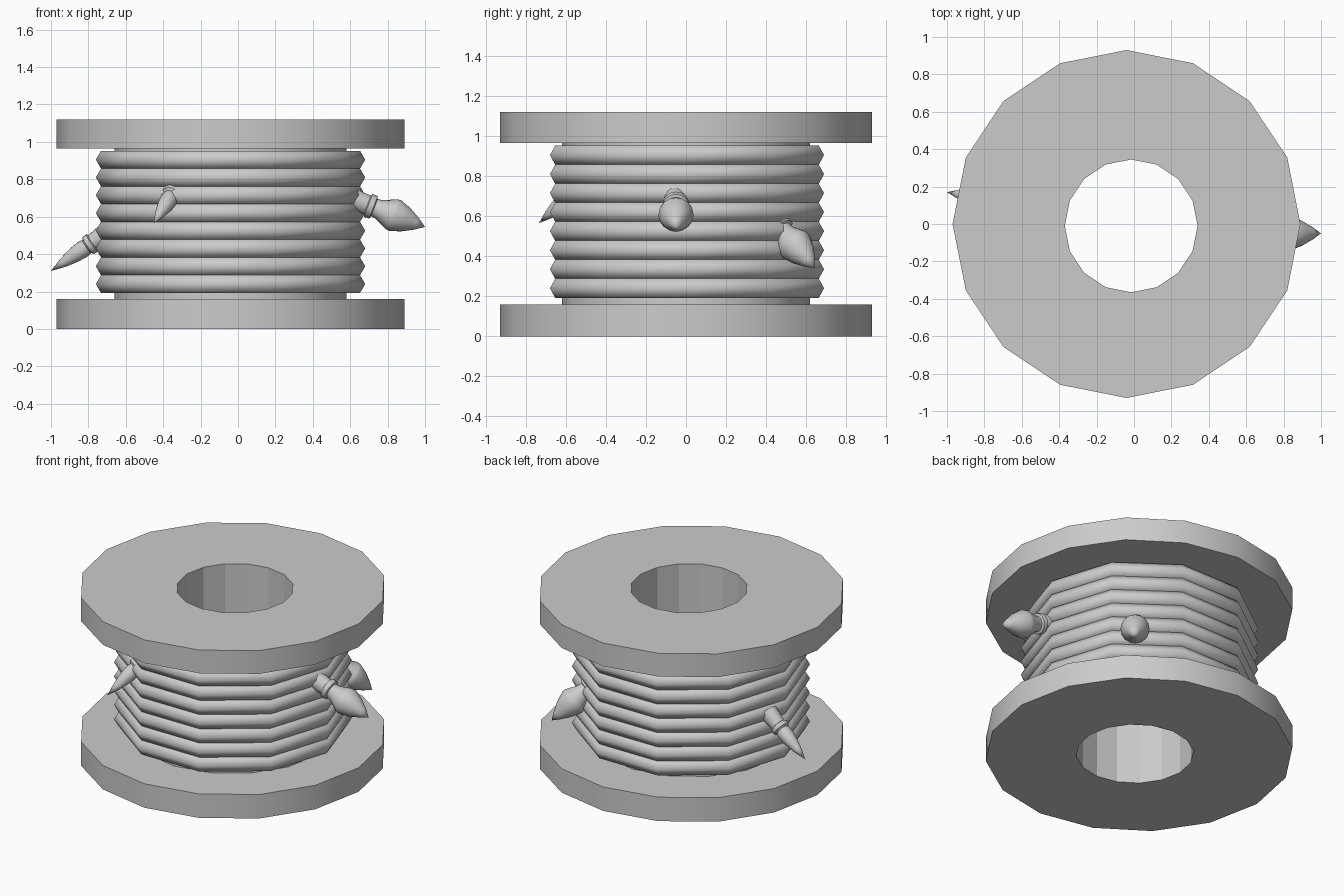
import bpy, math
from mathutils import Vector

if "Cube" in bpy.data.objects:
    bpy.data.objects.remove(bpy.data.objects["Cube"])

CX = -0.04  # axis of the spool


def make_object(name, verts, faces, angle=None):
    mesh = bpy.data.meshes.new(name)
    mesh.from_pydata(verts, [], faces)
    mesh.update()
    obj = bpy.data.objects.new(name, mesh)
    bpy.context.collection.objects.link(obj)
    bpy.ops.object.select_all(action='DESELECT')
    obj.select_set(True)
    bpy.context.view_layer.objects.active = obj
    bpy.ops.object.mode_set(mode='EDIT')
    bpy.ops.mesh.select_all(action='SELECT')
    bpy.ops.mesh.normals_make_consistent(inside=False)
    bpy.ops.object.mode_set(mode='OBJECT')
    if angle is None:
        bpy.ops.object.shade_smooth()
    else:
        bpy.ops.object.shade_smooth_by_angle(angle=math.radians(angle))
    return obj


def closed_lathe(name, loops, sides, angle=None):
    """Each loop is (radius, z, centre x, centre y); last loop joins the first."""
    verts = [(cx + r * math.cos(math.tau * i / sides),
              cy + r * math.sin(math.tau * i / sides), z)
             for r, z, cx, cy in loops for i in range(sides)]
    n = len(loops)
    faces = [(a * sides + i, a * sides + (i + 1) % sides,
              (a + 1) % n * sides + (i + 1) % sides, (a + 1) % n * sides + i)
             for a in range(n) for i in range(sides)]
    return make_object(name, verts, faces, angle)


# Spool: two flanges, the core and an off-centre bore
outline = [(0.93, 0), (0.93, 0.16), (0.62, 0.16),
           (0.62, 0.965), (0.93, 0.965), (0.93, 1.12)]
loops = [(r, z, CX, 0) for r, z in outline]
loops += [(0.355, 1.12, -0.015, -0.01), (0.355, 0, -0.015, -0.01)]
spool = closed_lathe("spool_body", loops, 16, 30)
for poly in spool.data.polygons:
    c = poly.center
    if abs(poly.normal.z) < 0.5 and math.hypot(c.x, c.y) < 0.45:
        poly.use_smooth = False

# Wound cable: eight ten-sided coils with hexagonal section
for k in range(8):
    z = 0.24 + k * 0.095
    section = [(0.665 + 0.055 * math.cos(math.tau * j / 6),
                z + 0.055 * math.sin(math.tau * j / 6), CX, 0.005)
               for j in range(6)]
    closed_lathe(f"cable_coil_{k + 1}", section, 10)


def spike(name, tip, base, profile, sides=16):
    """Turned spike; profile is (distance back from the tip, radius)."""
    tip, base = Vector(tip), Vector(base)
    axis = (base - tip).normalized()
    rot = axis.to_track_quat('Z', 'Y')
    verts = [tip]
    for d, r in profile:
        for i in range(sides):
            a = math.tau * i / sides
            verts.append(tip + rot @ Vector((r * math.cos(a), r * math.sin(a), d)))
    faces = [(0, 1 + i, 1 + (i + 1) % sides) for i in range(sides)]
    for k in range(len(profile) - 1):
        p, q = 1 + k * sides, 1 + (k + 1) * sides
        faces += [(p + i, p + (i + 1) % sides, q + (i + 1) % sides, q + i)
                  for i in range(sides)]
    last = 1 + (len(profile) - 1) * sides
    faces.append(tuple(range(last, last + sides)))
    make_object(name, verts, faces, 40)


# Broad spikes (right and back right) and slim ones (left and front)
broad = [(0.05, 0.034), (0.11, 0.067), (0.17, 0.088), (0.19, 0.086),
         (0.265, 0.052), (0.29, 0.050), (0.295, 0.064), (0.325, 0.066),
         (0.33, 0.053), (0.45, 0.062)]
slim = [(0.08, 0.026), (0.15, 0.041), (0.21, 0.047), (0.235, 0.042),
        (0.245, 0.055), (0.27, 0.056), (0.275, 0.046), (0.38, 0.058)]

spike("spike_right", (1.0, -0.05, 0.545), (0.62, -0.05, 0.69), broad)
spike("spike_back_right", (0.54, 0.645, 0.34), (0.39, 0.48, 0.53), broad)
spike("spike_left", (-1.0, 0.17, 0.31), (-0.74, 0.125, 0.487), slim)
spike("spike_front", (-0.45, -0.735, 0.565), (-0.37, -0.59, 0.69), slim)
